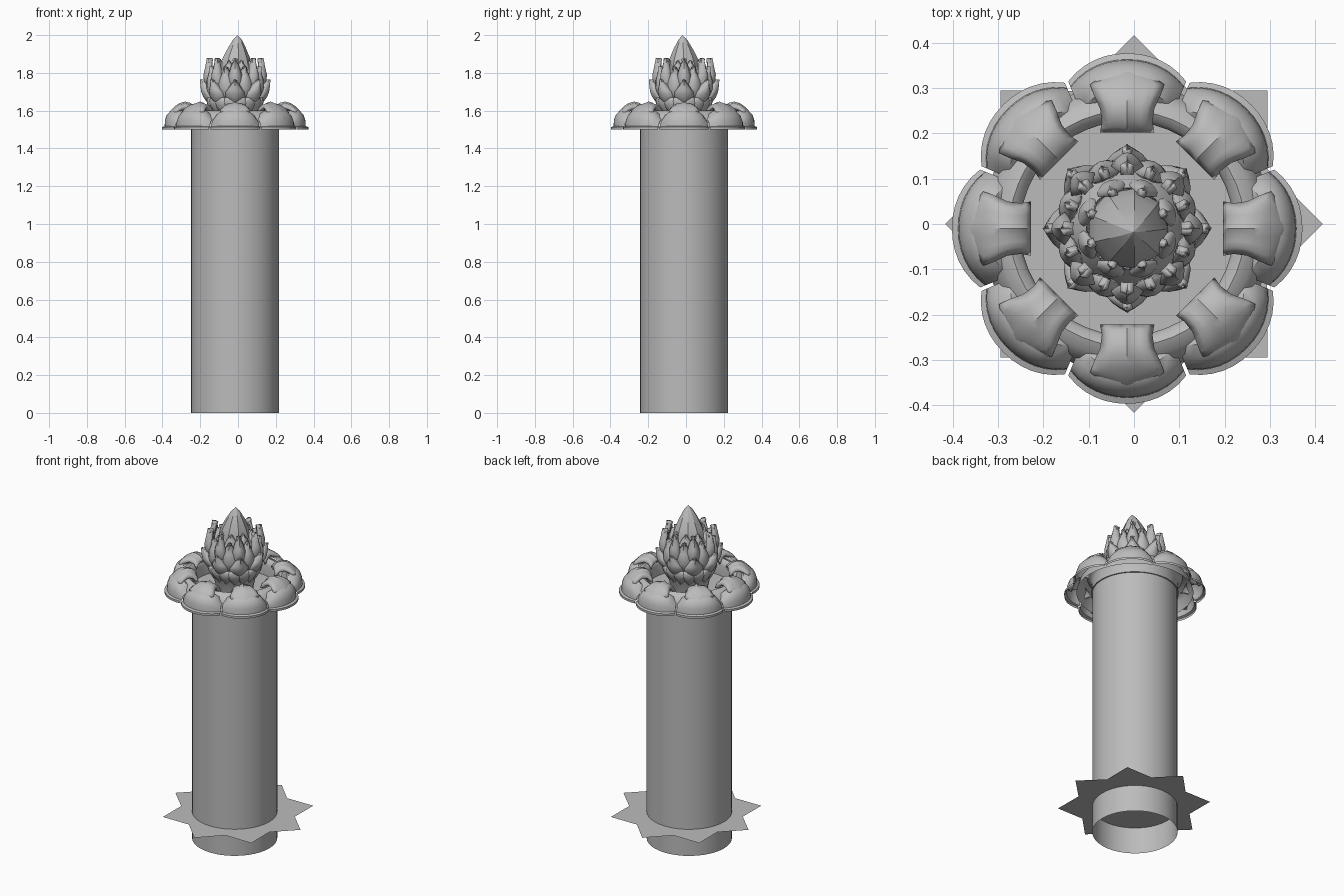
import bpy, bmesh, math
from mathutils import Vector

if "Cube" in bpy.data.objects:
    bpy.data.objects.remove(bpy.data.objects["Cube"])

CX, CY = -0.015, -0.01          # axis of the column and crown
stone = bpy.data.materials.new("grey stone")
stone.diffuse_color = (0.5, 0.5, 0.5, 1)
stone.use_nodes = True
stone.node_tree.nodes["Principled BSDF"].inputs["Base Color"].default_value = stone.diffuse_color


def finish(name, bm, angle=35, thick=0):
    """Turn a bmesh into a shaded object."""
    bmesh.ops.remove_doubles(bm, verts=bm.verts, dist=1e-5)
    bmesh.ops.recalc_face_normals(bm, faces=bm.faces)
    me = bpy.data.meshes.new(name)
    bm.to_mesh(me)
    bm.free()
    me.materials.append(stone)
    ob = bpy.data.objects.new(name, me)
    bpy.context.collection.objects.link(ob)
    bpy.ops.object.select_all(action='DESELECT')
    ob.select_set(True)
    bpy.context.view_layer.objects.active = ob
    bpy.ops.object.shade_smooth_by_angle(angle=math.radians(angle))
    if thick:
        mod = ob.modifiers.new("thickness", 'SOLIDIFY')
        mod.thickness = thick
        mod.offset = -1
    return ob


def add_grid(bm, fn, nu, nv):
    """Patch of quads from fn(u, v), both 0..1."""
    rows = [[bm.verts.new(fn(i / nu, j / nv)) for j in range(nv + 1)]
            for i in range(nu + 1)]
    for i in range(nu):
        for j in range(nv):
            bm.faces.new((rows[i][j], rows[i + 1][j],
                          rows[i + 1][j + 1], rows[i][j + 1]))


def sample(points, u):
    """Linear lookup along a list of tuples."""
    f = min(u, 1) * (len(points) - 1)
    i = min(int(f), len(points) - 2)
    return [a + (b - a) * (f - i) for a, b in zip(points[i], points[i + 1])]


def polar(r, a, z, side=0):
    """Point at radius r and angle a, shifted sideways by side."""
    return Vector((CX + r * math.cos(a) - side * math.sin(a),
                   CY + r * math.sin(a) + side * math.cos(a), z))


def lathe(name, profile, sides, angle=35):
    bm = bmesh.new()
    n = len(profile) - 1

    def fn(u, v):
        r, z = profile[round(u * n)]
        return polar(r, v * math.tau, z)
    add_grid(bm, fn, n, sides)
    return finish(name, bm, angle)


def leaves(name, profile, count, offset, fold, thick, nu=10, nv=6, rib=0.0):
    """Ring of leaves; profile rows are radius, height, half width."""
    bm = bmesh.new()
    for k in range(count):
        a = math.tau * k / count + offset

        def fn(u, v):
            r, z, w = sample(profile, u)
            t = 2 * v - 1
            ripple = rib * math.cos(t * math.pi * 3) * (1 - u)
            dr, dz = fold
            return polar(r - dr * t * t, a, z - dz * t * t + ripple, w * t)
        add_grid(bm, fn, nu, nv)
    return finish(name, bm, 35, thick)


# Open column with a closed top
lathe("column", [(0.233, 0), (0.233, 1.505)], 40)
lathe("column_cap", [(0.0, 1.505), (0.24, 1.505)], 40)

# Flat eight-pointed plate around the column base
bm = bmesh.new()
star = [bm.verts.new((r * math.cos(i * math.pi / 8), r * math.sin(i * math.pi / 8), 0.16))
        for i in range(16) for r in [0.318 if i % 2 else 0.417]]
bm.faces.new(star)
finish("star_plate", bm)

# Rounded ring under the crown leaves
lathe("crown_ring", [(0.236, 1.505), (0.236, 1.57), (0.243, 1.59), (0.26, 1.6),
                     (0.285, 1.59), (0.305, 1.565), (0.32, 1.51)], 48, 50)

# Scalloped lobes with a thin outer rim
LOBE = [(1, 1.5), (1, 1.513), (0.965, 1.518), (0.96, 1.55), (0.935, 1.578),
        (0.88, 1.6), (0.80, 1.607), (0.75, 1.59)]
bm = bmesh.new()
for k in range(8):
    def lobe(u, v, a=k * math.pi / 4):
        t = 2 * v - 1
        f, z = LOBE[round(u * 7)]
        rim = 0.387 - 0.037 * abs(t) ** 2.2
        if z > 1.515:
            z = 1.515 + (z - 1.515) * (1 - 0.55 * t ** 4)
        return polar(rim * f, a + t * math.pi / 8 * 0.97, z)
    add_grid(bm, lobe, 7, 12)
finish("crown_lobes", bm, 40)

# Broad leaves curling over each lobe
leaves("crown_leaves",
       [(0.212, 1.615, 0.060), (0.235, 1.637, 0.056), (0.265, 1.645, 0.060),
        (0.295, 1.637, 0.074), (0.318, 1.622, 0.082), (0.342, 1.60, 0.050),
        (0.368, 1.562, 0.002)],
       8, 0, (0, 0.022), 0.022, nu=12, nv=8, rib=0.005)

# Stem and core of the bulb
lathe("bulb_core", [(0.10, 1.505), (0.115, 1.58), (0.135, 1.62), (0.14, 1.66),
                    (0.142, 1.72), (0.125, 1.78), (0.09, 1.83)], 24)

# Tiers of upright pointed scales
leaves("bulb_collar_scales",
       [(0.120, 1.58, 0.010), (0.145, 1.62, 0.036), (0.152, 1.645, 0.045),
        (0.150, 1.67, 0.030)], 16, math.pi / 16, (0.012, 0), 0.012, 6, 4)
leaves("bulb_lower_scales",
       [(0.145, 1.64, 0.032), (0.168, 1.67, 0.052), (0.180, 1.70, 0.050),
        (0.184, 1.73, 0.030), (0.187, 1.765, 0.002)],
       8, 0, (0.035, 0), 0.014)
leaves("bulb_middle_scales",
       [(0.135, 1.66, 0.040), (0.160, 1.71, 0.054), (0.160, 1.76, 0.046),
        (0.150, 1.80, 0.026), (0.150, 1.835, 0.002)],
       8, math.pi / 8, (0.03, 0), 0.014)
leaves("bulb_upper_scales",
       [(0.140, 1.70, 0.030), (0.165, 1.75, 0.040), (0.168, 1.79, 0.036),
        (0.158, 1.835, 0.024), (0.150, 1.878, 0.002)],
       8, 0, (0.03, 0), 0.018)
leaves("bulb_inner_scales",
       [(0.100, 1.75, 0.040), (0.115, 1.80, 0.042), (0.108, 1.83, 0.028),
        (0.098, 1.865, 0.002)], 8, math.pi / 8, (0.02, 0), 0.014)

# Pointed bud at the top, its tip leaning slightly
bud = lathe("top_bud", [(0.07, 1.76), (0.09, 1.80), (0.09, 1.835), (0.074, 1.88),
                        (0.05, 1.93), (0.024, 1.975), (0.0, 2.0)], 9, 25)
for v in bud.data.vertices:
    lean = max(0, v.co.z - 1.83) / 0.17
    v.co.x += 0.013 * lean
    v.co.y -= 0.008 * lean
